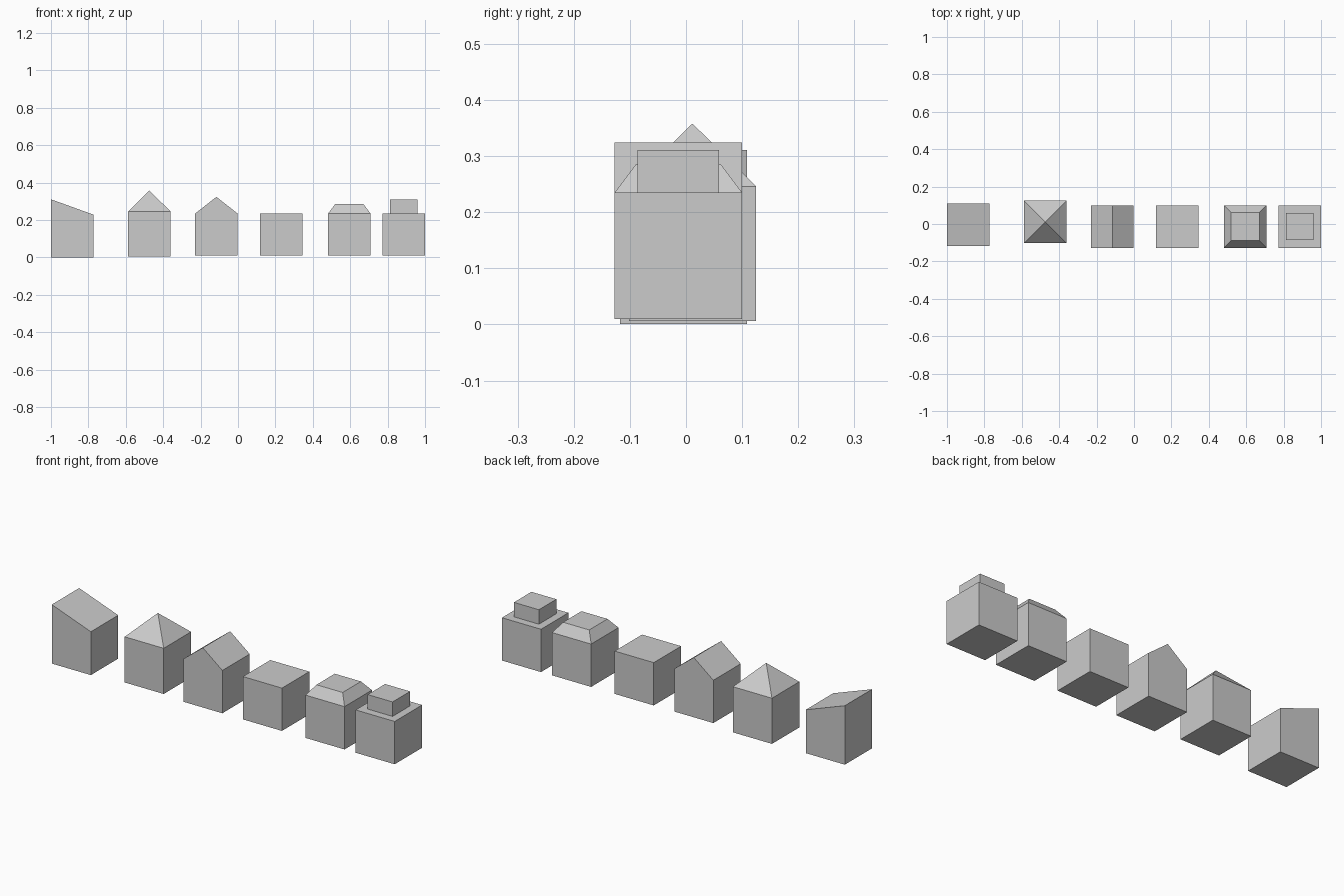
import bpy, bmesh

if "Cube" in bpy.data.objects:
    bpy.data.objects.remove(bpy.data.objects["Cube"])

W = 0.227  # shared footprint width


def solid(name, verts, faces):
    mesh = bpy.data.meshes.new(name)
    bm = bmesh.new()
    vs = [bm.verts.new(v) for v in verts]
    for f in faces:
        bm.faces.new([vs[i] for i in f])
    bmesh.ops.recalc_face_normals(bm, faces=bm.faces)
    bm.to_mesh(mesh)
    bm.free()
    obj = bpy.data.objects.new(name, mesh)
    bpy.context.collection.objects.link(obj)
    return obj


def extrude_profile(name, profile, y0, y1):
    """Extrude an (x, z) profile along y."""
    n = len(profile)
    verts = [(x, y, z) for y in (y0, y1) for x, z in profile]
    sides = [(i, (i + 1) % n, n + (i + 1) % n, n + i) for i in range(n)]
    return solid(name, verts, [range(n), range(n, 2 * n)] + sides)


def stack(name, cx, cy, levels):
    """Join centred square sections given as (width, z); width 0 is an apex."""
    verts, faces, prev = [], [], None
    for w, z in levels:
        h, start = w / 2, len(verts)
        if w == 0:
            verts.append((cx, cy, z))
            ring = [start] * 4
        else:
            verts += [(cx + sx * h, cy + sy * h, z)
                      for sx, sy in ((-1, -1), (1, -1), (1, 1), (-1, 1))]
            ring = list(range(start, start + 4))
        if prev is None:
            faces.append(ring)
        else:
            for i in range(4):
                j = (i + 1) % 4
                quad = [prev[i], prev[j], ring[j], ring[i]]
                faces.append(list(dict.fromkeys(quad)))
        prev = ring
    if levels[-1][0]:
        faces.append(prev)
    return solid(name, verts, faces)


# House with a single sloping roof
extrude_profile("shed_roof_house",
                [(-1, 0.001), (-1 + W, 0.001), (-1 + W, 0.229), (-1, 0.311)],
                -0.118, 0.109)

# House with a pyramid roof
stack("pyramid_roof_house", -0.474, 0.0115, [(W, 0.006), (W, 0.246), (0, 0.358)])

# House with a gable roof, ridge running front to back
extrude_profile("gable_roof_house",
                [(-0.229, 0.01), (-0.002, 0.01), (-0.002, 0.235),
                 (-0.1155, 0.324), (-0.229, 0.235)],
                -0.127, 0.1)

# House with a flat roof
stack("flat_roof_house", 0.231, -0.0135, [(W, 0.01), (W, 0.235)])

# House with a truncated hip roof
stack("hipped_roof_house", 0.595, -0.0135, [(W, 0.01), (W, 0.235), (0.152, 0.285)])

# House with a smaller setback storey on top
stack("setback_house", 0.8865, -0.0135,
      [(W, 0.01), (W, 0.235), (0.145, 0.235), (0.145, 0.311)])
